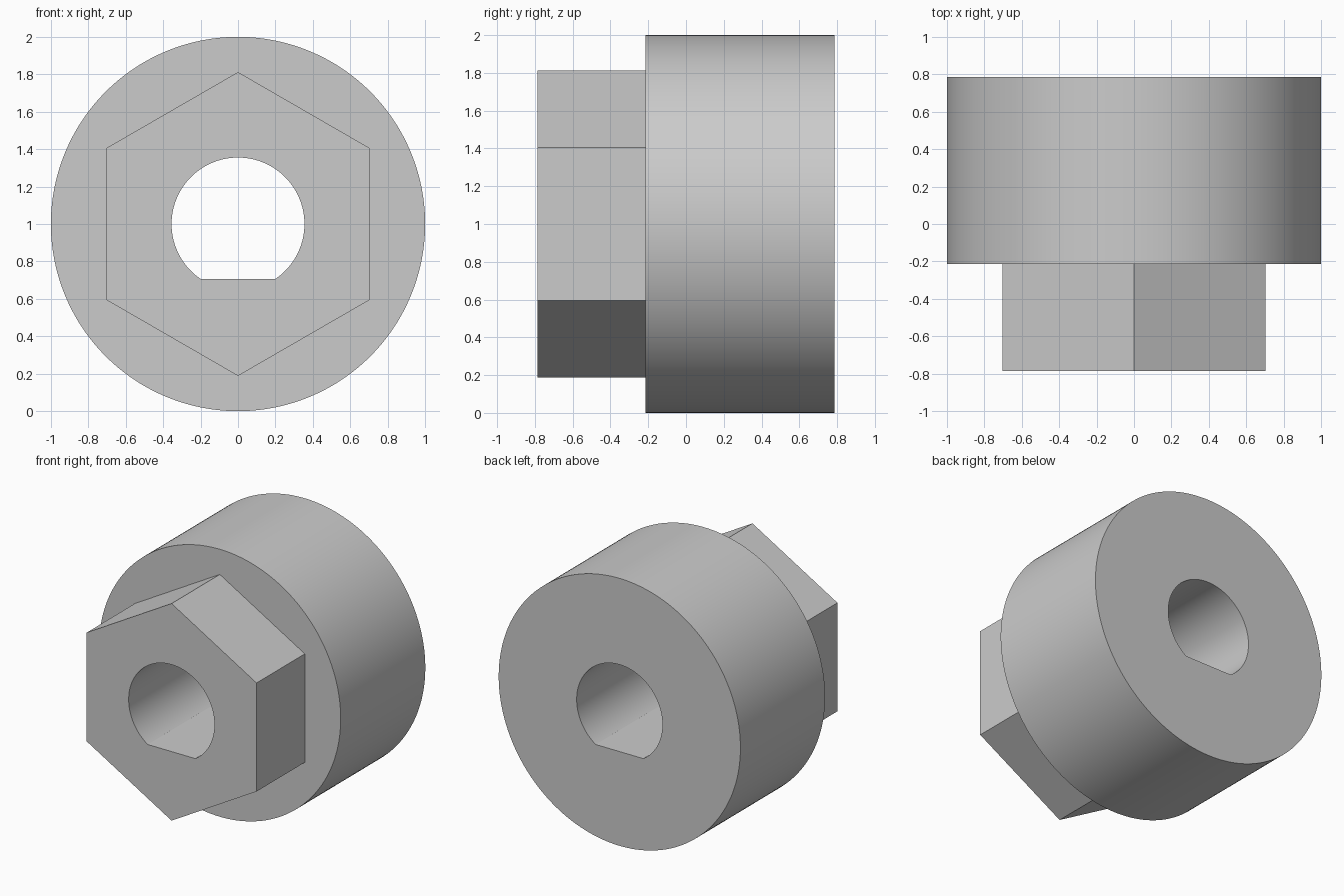
import bpy, bmesh, math

cube = bpy.data.objects.get("Cube")
if cube:
    bpy.data.objects.remove(cube)

SEGMENTS = 192
FRONT, STEP, BACK = -0.785, -0.215, 0.785
CENTRE_Z = 1.0


# Radial profiles, as a function of the angle around the y axis
def disc(a):
    return 1.0


def hexagon(a):
    sector = math.radians(60)
    return 0.703 / math.cos((a + sector / 2) % sector - sector / 2)


def d_bore(a):
    off_bottom = abs((a + math.pi / 2 + math.pi) % math.tau - math.pi)
    half_flat = math.radians(33.75)
    if off_bottom < half_flat:
        return 0.355 * math.cos(half_flat) / math.cos(off_bottom)
    return 0.355


def add_ring(bm, profile, y):
    angles = [math.tau * i / SEGMENTS for i in range(SEGMENTS)]
    return [bm.verts.new((profile(a) * math.cos(a), y,
                          CENTRE_Z + profile(a) * math.sin(a))) for a in angles]


# Closed loop of rings: hex front, step, disc, then back through the bore
bm = bmesh.new()
rings = [add_ring(bm, p, y) for p, y in (
    (d_bore, FRONT), (hexagon, FRONT), (hexagon, STEP),
    (disc, STEP), (disc, BACK), (d_bore, BACK))]
for a, b in zip(rings, rings[1:] + rings[:1]):
    for i in range(SEGMENTS):
        j = (i + 1) % SEGMENTS
        bm.faces.new((a[i], a[j], b[j], b[i]))
bmesh.ops.recalc_face_normals(bm, faces=bm.faces)

# Merge the strips of the hex sides and the bore flat into single faces
flat_edges = [e for e in bm.edges
              if abs(e.verts[0].co.y - e.verts[1].co.y) > 0.1
              and e.calc_face_angle() < 0.002]
bmesh.ops.dissolve_edges(bm, edges=flat_edges, use_verts=False)

mesh = bpy.data.meshes.new("hex_hub")
bm.to_mesh(mesh)
bm.free()
hub = bpy.data.objects.new("hex_hub", mesh)
bpy.context.collection.objects.link(hub)

# Plain grey material
grey = bpy.data.materials.new("light_grey")
grey.use_nodes = True
colour = (0.6, 0.6, 0.6, 1.0)
grey.diffuse_color = colour
grey.node_tree.nodes["Principled BSDF"].inputs["Base Color"].default_value = colour
mesh.materials.append(grey)

# Smooth round walls, sharp corners
bpy.ops.object.select_all(action='DESELECT')
hub.select_set(True)
bpy.context.view_layer.objects.active = hub
bpy.ops.object.shade_smooth_by_angle(angle=math.radians(20))
